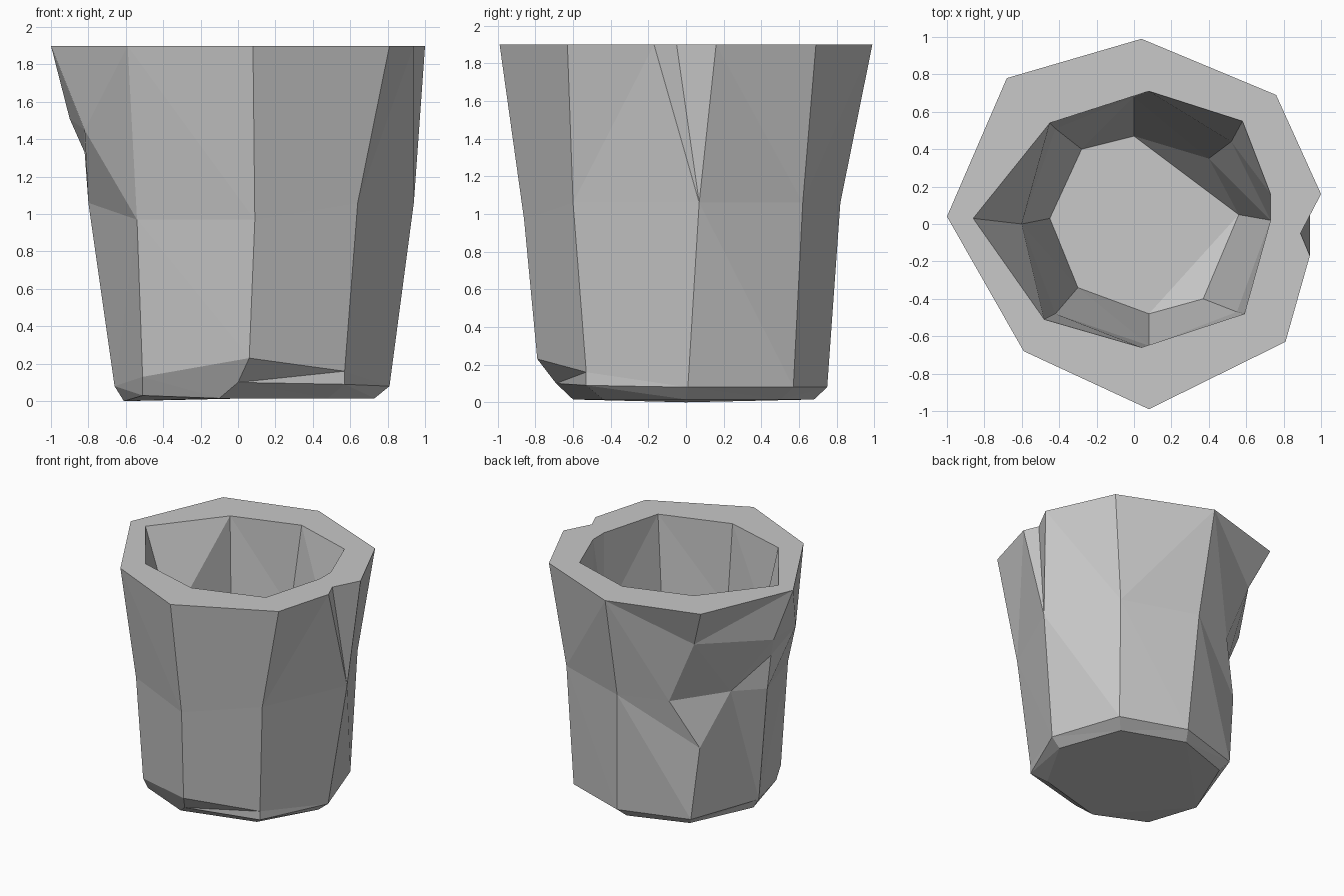
import bpy
import bmesh

default_cube = bpy.data.objects.get("Cube")
if default_cube:
    bpy.data.objects.remove(default_cube, do_unlink=True)

HEIGHT = 1.9
MIDDLE = 1.06
LOW = 0.08
HOLLOW_WAIST = 1.2
FLOOR = 0.28

bm = bmesh.new()


def point(x, y, z):
    return bm.verts.new((x, y, z))


def ring(outline, height):
    """Ring of corners at one height, counterclockwise from the front."""
    return [point(x, y, height) for x, y in outline]


def face(*corners):
    """Make a face, skipping repeated corners."""
    unique = list(dict.fromkeys(corners))
    if len(unique) > 2:
        bm.faces.new(unique)


def stitch(upper, lower, sectors=None):
    """Join two rings of equal length with wall faces."""
    count = len(upper)
    for i in (range(count) if sectors is None else sectors):
        j = (i + 1) % count
        face(upper[i], upper[j], lower[j], lower[i])


def widen(corners):
    """Repeat the right-hand corner so that eight corners meet a notched ring of ten."""
    right = corners[2]
    return corners[:2] + [right, right, right] + corners[3:]


# Outer rings: the rim has a three-corner notch on its right-hand corner
rim = ring([(.08, -.99), (.81, -.63), (.94, -.17), (.89, -.05), (1, .16),
            (.76, .69), (.04, .99), (-.68, .78), (-1, .04), (-.59, -.68)], HEIGHT)
middle = ring([(.09, -.86), (.64, -.6), (.94, .07), (.65, .62),
               (.05, .82), (-.33, .69), (-.8, .09), (-.54, -.55)], MIDDLE)
low = ring([(.06, -.79), (.57, -.53), (.81, .01), (.62, .57),
            (.1, .75), (-.45, .58), (-.66, 0), (-.51, -.5)], LOW)
base = ring([(-.1, -.6), (.48, -.44), (.73, 0), (.55, .5),
             (.06, .68), (-.4, .52), (-.61, 0), (-.51, -.44)], 0.015)
middle[0].co.z = middle[7].co.z = .97
low[7].co.z = .13
base[6].co.z = 0
base[7].co.z = .03

# Upper wall, plain sectors from the front left round to the back
stitch(rim, widen(middle), sectors=[0, 1, 2, 3, 4, 5, 9])

# Dent in the back left wall
rim_back, rim_corner, rim_side, rim_front = rim[6:]
dent_back, side, front_left = middle[5:]
dent_top = point(-.55, .68, 1.58)
dent_side = point(-.9, .15, 1.51)
dent_lip = point(-.82, .07, 1.33)
dent_front = point(-.82, -.25, 1.45)
dent_deep = point(-.63, .32, 1.08)
dent_foot = point(-.51, .55, .67)
face(rim_back, rim_corner, dent_top)
face(rim_back, dent_top, dent_back)
face(rim_back, dent_back, middle[4])
face(rim_corner, rim_side, dent_top)
face(rim_side, dent_side, dent_top)
face(dent_top, dent_side, dent_deep)
face(dent_top, dent_deep, dent_back)
face(dent_side, dent_lip, dent_deep)
face(dent_lip, side, dent_deep)
face(dent_back, dent_deep, dent_foot)
face(rim_side, dent_front, dent_side)
face(dent_side, dent_front, dent_lip)
face(dent_lip, dent_front, side)
face(rim_side, rim_front, dent_front)
face(rim_front, front_left, dent_front)
face(dent_front, front_left, side)

# Lower wall below the dent
face(middle[4], dent_back, dent_foot)
face(middle[4], dent_foot, low[5])
face(middle[4], low[5], low[4])
face(dent_foot, dent_deep, low[6])
face(dent_foot, low[6], low[5])
face(dent_deep, side, low[6])

# Lower wall and bevel, plain sectors
chip_left = point(0, -.69, .1)
chip_right = point(.57, -.53, .09)
low[0].co.z = .23
low[1].co.z = .16
stitch(middle, low, sectors=[0, 2, 3, 6, 7])
face(middle[1], middle[2], low[2], chip_right, low[1])
stitch(low, base, sectors=[2, 3, 4, 5, 6])

# Chip in the front foot
face(low[0], low[1], chip_left)
face(chip_left, low[1], chip_right)
face(chip_left, chip_right, base[1], base[0])
face(chip_right, low[2], base[2], base[1])
face(low[7], low[0], chip_left)
face(low[7], chip_left, base[0])
face(low[7], base[0], base[7])
face(*base)

# Hollow: rim ledge, steep upper wall, sloping lower wall, floor with two raised corners
lip = ring([(.04, -.66), (.59, -.48), (.73, .02), (.73, .09), (.73, .16),
            (.58, .55), (.08, .71), (-.45, .54), (-.86, .03), (-.48, -.51)], HEIGHT)
waist = ring([(.08, -.65), (.55, -.47), (.73, .02), (.52, .44),
              (0, .68), (-.42, .51), (-.6, 0), (-.42, -.48)], HOLLOW_WAIST)
floor = ring([(.08, -.48), (.37, -.4), (.56, .05), (.4, .35),
              (0, .47), (-.28, .4), (-.45, .03), (-.3, -.34)], FLOOR)
floor[1].co.z += .08
floor[3].co.z += .25
stitch(rim, lip)
stitch(lip, widen(waist))
stitch(waist, floor)
face(*floor[:3])
face(*floor[2:5])
face(floor[0], floor[2], *floor[4:])

bmesh.ops.triangulate(bm, faces=[f for f in bm.faces if len(f.verts) > 3])
bmesh.ops.recalc_face_normals(bm, faces=bm.faces)

mesh = bpy.data.meshes.new("chipped_cup")
bm.to_mesh(mesh)
bm.free()
cup = bpy.data.objects.new("chipped_cup", mesh)
bpy.context.scene.collection.objects.link(cup)

# Plain stone grey over the whole cup
grey = bpy.data.materials.new("stone_grey")
grey.use_nodes = True
colour = (.58, .58, .58, 1)
grey.diffuse_color = colour
grey.node_tree.nodes["Principled BSDF"].inputs["Base Color"].default_value = colour
mesh.materials.append(grey)
